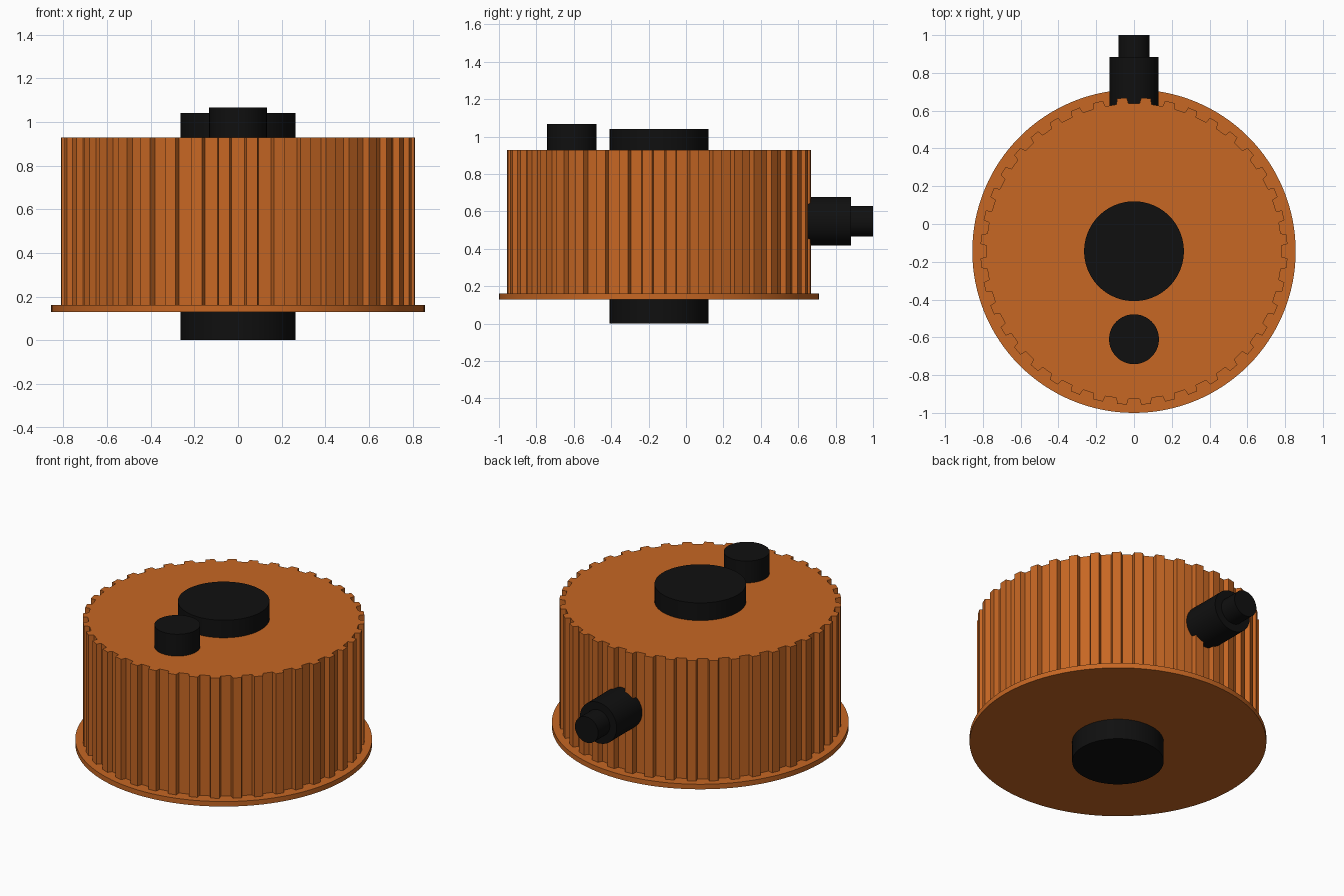
import bpy, bmesh, math

if "Cube" in bpy.data.objects:
    bpy.data.objects.remove(bpy.data.objects["Cube"])

CY = -0.144          # axis of the drum in y
TEETH = 40


def material(name, rgb):
    m = bpy.data.materials.new(name)
    m.diffuse_color = (*rgb, 1)
    m.use_nodes = True
    m.node_tree.nodes["Principled BSDF"].inputs["Base Color"].default_value = m.diffuse_color
    return m


orange = material("orange", (0.57, 0.135, 0.017))
black = material("black", (0.005, 0.005, 0.005))


def finish(ob, name, mat):
    ob.name = name
    ob.data.materials.append(mat)
    bpy.ops.object.select_all(action='DESELECT')
    ob.select_set(True)
    bpy.context.view_layer.objects.active = ob
    return ob


def disc(name, r, z0, z1, y, mat, sides=96):
    """Upright cylinder between two heights."""
    bpy.ops.mesh.primitive_cylinder_add(vertices=sides, radius=r, depth=z1 - z0,
                                        location=(0, y, (z0 + z1) / 2))
    finish(bpy.context.object, name, mat)
    bpy.ops.object.shade_smooth_by_angle(angle=math.radians(30))


def rod(name, r, y0, y1, z, mat, sides=64):
    """Cylinder lying along y."""
    bpy.ops.mesh.primitive_cylinder_add(vertices=sides, radius=r, depth=y1 - y0,
                                        location=(0, (y0 + y1) / 2, z),
                                        rotation=(math.pi / 2, 0, 0))
    finish(bpy.context.object, name, mat)
    bpy.ops.object.shade_smooth_by_angle(angle=math.radians(30))


def ribbed_drum(name, r_out, r_in, z0, z1, mat):
    """Extruded toothed outline, with a groove centred on each axis."""
    bm = bmesh.new()
    pitch = 2 * math.pi / TEETH
    # one pitch: groove floor, flank, tip, flank
    profile = [(-0.24, r_in), (0.24, r_in), (0.30, r_out), (0.70, r_out)]
    ring = []
    for i in range(TEETH):
        for t, r in profile:
            a = (i + t) * pitch
            ring.append(bm.verts.new((r * math.cos(a), r * math.sin(a), z0)))
    face = bm.faces.new(ring)
    top = bmesh.ops.extrude_face_region(bm, geom=[face], use_keep_orig=True)
    moved = [v for v in top["geom"] if isinstance(v, bmesh.types.BMVert)]
    bmesh.ops.translate(bm, verts=moved, vec=(0, 0, z1 - z0))
    bmesh.ops.recalc_face_normals(bm, faces=bm.faces)
    me = bpy.data.meshes.new(name)
    bm.to_mesh(me)
    bm.free()
    ob = bpy.data.objects.new(name, me)
    ob.location.y = CY
    bpy.context.collection.objects.link(ob)
    finish(ob, name, mat)


# Body
ribbed_drum("ribbed_drum", 0.813, 0.782, 0.16, 0.928, orange)
disc("base_flange", 0.856, 0.13, 0.162, CY, orange, 128)

# Hubs and filler post
disc("bottom_hub", 0.264, 0.0, 0.14, CY, black)
disc("top_hub", 0.264, 0.92, 1.04, CY, black)
disc("top_post", 0.132, 0.92, 1.067, -0.61, black, 64)

# Rear connector
rod("connector_body", 0.13, 0.60, 0.883, 0.547, black)
rod("connector_tip", 0.082, 0.87, 1.0, 0.547, black)
